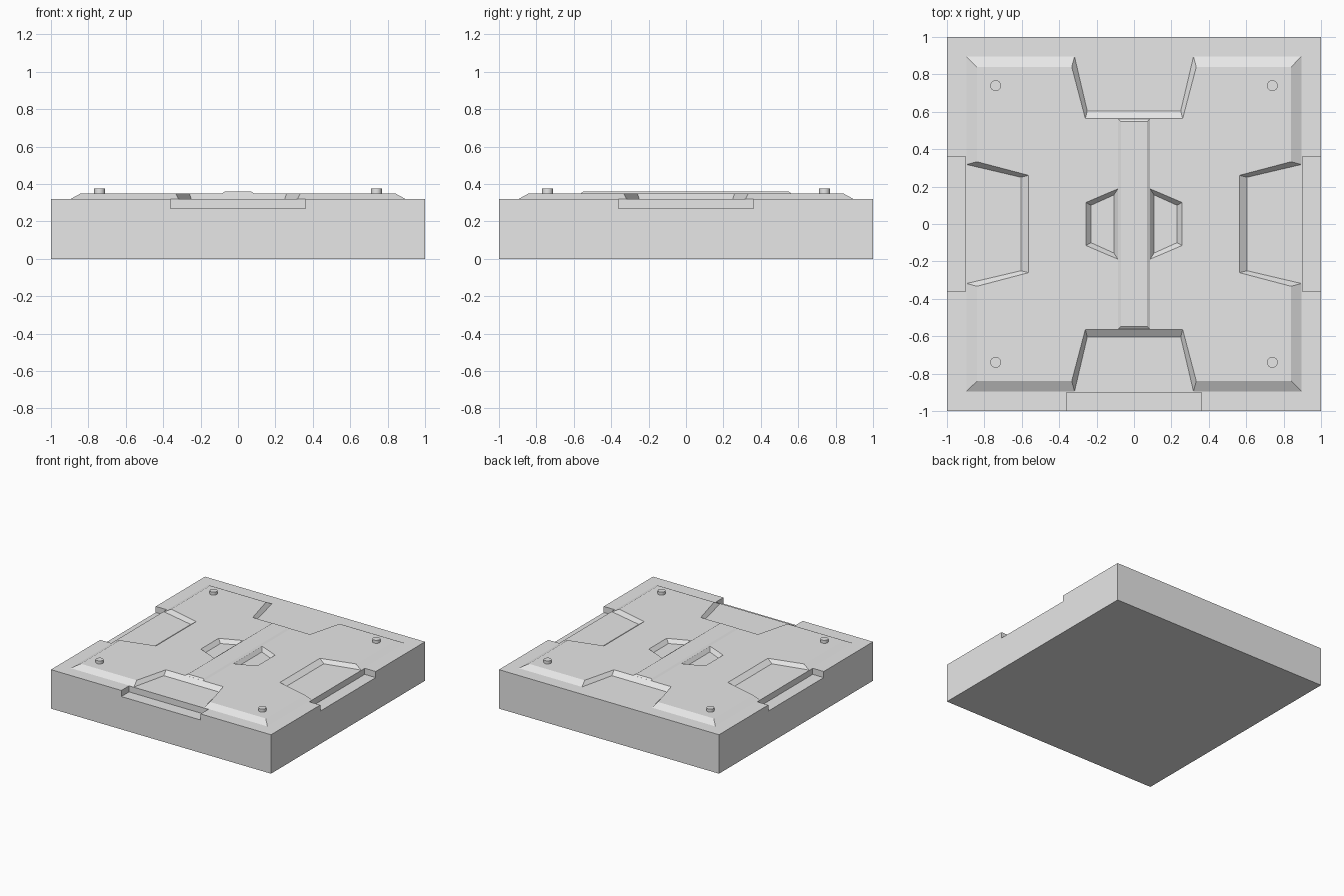
import bpy, bmesh, math
from mathutils import Matrix, Vector

cube = bpy.data.objects.get("Cube")
if cube:
    bpy.data.objects.remove(cube, do_unlink=True)

BASE_Z, PLATE_Z, RIDGE_Z = 0.32, 0.35, 0.36

grey = bpy.data.materials.new("plain_grey")
grey.use_nodes = True
grey.diffuse_color = (0.8, 0.8, 0.8, 1)
for node in grey.node_tree.nodes:
    if node.type == 'BSDF_PRINCIPLED':
        node.inputs["Base Color"].default_value = (0.8, 0.8, 0.8, 1)


def finish(name, bm):
    bmesh.ops.recalc_face_normals(bm, faces=bm.faces)
    mesh = bpy.data.meshes.new(name)
    bm.to_mesh(mesh)
    bm.free()
    mesh.materials.append(grey)
    obj = bpy.data.objects.new(name, mesh)
    bpy.context.collection.objects.link(obj)
    return obj


def add_box(bm, low, high):
    low, high = Vector(low), Vector(high)
    matrix = Matrix.Translation((low + high) / 2) @ Matrix.Diagonal((*(high - low), 1))
    bmesh.ops.create_cube(bm, size=1, matrix=matrix)


def sloped_slab(name, loops, z0, z1):
    """Slab with sloping walls; loops are (bottom, top) outlines, later ones are holes."""
    bm = bmesh.new()
    caps = [[], []]
    for outlines in loops:
        rings = [[bm.verts.new((x, y, z)) for x, y in pts]
                 for pts, z in zip(outlines, (z0, z1))]
        n = len(rings[0])
        for i in range(n):
            j = (i + 1) % n
            bm.faces.new((rings[0][i], rings[0][j], rings[1][j], rings[1][i]))
        for cap, ring in zip(caps, rings):
            cap += [bm.edges.get((ring[i], ring[(i + 1) % n])) for i in range(n)]
    for cap in caps:
        bmesh.ops.triangle_fill(bm, edges=cap, use_beauty=True, normal=(0, 0, 1))
    bmesh.ops.dissolve_limit(bm, angle_limit=0.01, verts=bm.verts, edges=bm.edges)
    return finish(name, bm)


def four_sides(points):
    """Repeat the front part of an outline around all four sides."""
    out = []
    for k in range(4):
        for x, y in points:
            for _ in range(k):
                x, y = -y, x
            out.append((x, y))
    return out


# Base block with a shallow notch in the middle of each edge
bm = bmesh.new()
add_box(bm, (-1, -1, 0), (1, 1, BASE_Z))
base = finish("base_block", bm)
for k in range(4):
    bm = bmesh.new()
    add_box(bm, (-0.36, -1.1, 0.27), (0.36, -0.9, 0.4))
    bm.transform(Matrix.Rotation(k * math.pi / 2, 4, 'Z'))
    cutter = finish("notch_cutter", bm)
    cutter.hide_render = True
    cut = base.modifiers.new("notch", 'BOOLEAN')
    cut.operation, cut.solver, cut.object = 'DIFFERENCE', 'EXACT', cutter
    bpy.context.view_layer.objects.active = base
    bpy.ops.object.modifier_apply(modifier=cut.name)
    bpy.data.objects.remove(cutter, do_unlink=True)


# Raised plate: four tapered bays and two central recesses
def bay(corner, mouth, inner, depth):
    return four_sides([(-corner, -corner), (-mouth, -corner), (-inner, -depth),
                       (inner, -depth), (mouth, -corner)])


def recess(side, near, far, tall, short):
    return [(side * near, tall), (side * far, short),
            (side * far, -short), (side * near, -tall)]


loops = [(bay(0.895, 0.318, 0.25, 0.605), bay(0.84, 0.333, 0.26, 0.563))]
for side in (-1, 1):
    loops.append((recess(side, 0.108, 0.23, 0.155, 0.1),
                  recess(side, 0.086, 0.257, 0.188, 0.115)))
sloped_slab("raised_plate", loops, BASE_Z, PLATE_Z)


# Central ridge
def rectangle(x, y):
    return [(-x, -y), (x, -y), (x, y), (-x, y)]


sloped_slab("central_ridge", [(rectangle(0.085, 0.562), rectangle(0.07, 0.548))],
            PLATE_Z, RIDGE_Z)

# Corner studs
for i, (x, y) in enumerate(rectangle(0.74, 0.74)):
    bm = bmesh.new()
    bmesh.ops.create_cone(bm, cap_ends=True, segments=20, radius1=0.029, radius2=0.029,
                          depth=0.026, matrix=Matrix.Translation((x, y, PLATE_Z + 0.012)))
    stud = finish(f"corner_stud_{i + 1}", bm)
    bpy.ops.object.select_all(action='DESELECT')
    stud.select_set(True)
    bpy.context.view_layer.objects.active = stud
    bpy.ops.object.shade_smooth_by_angle(angle=math.radians(40))
